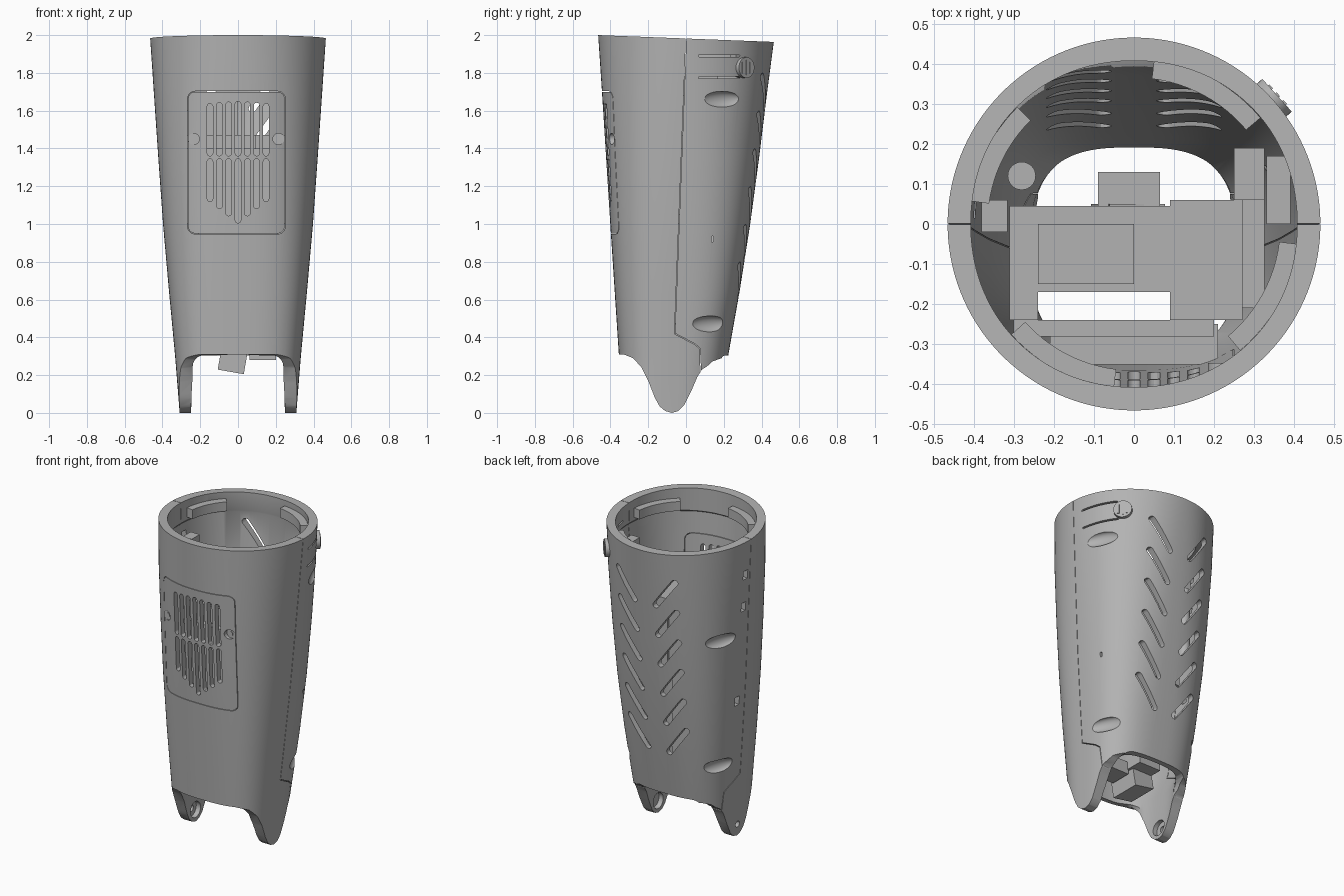
import bpy, bmesh, math
from mathutils import Vector, Matrix

if "Cube" in bpy.data.objects:
    bpy.data.objects.remove(bpy.data.objects["Cube"])

grey = bpy.data.materials.new("plain grey")
grey.use_nodes = True
grey.diffuse_color = (0.45, 0.45, 0.45, 1)
grey.node_tree.nodes["Principled BSDF"].inputs["Base Color"].default_value = grey.diffuse_color


def make(name, bm):
    bmesh.ops.recalc_face_normals(bm, faces=bm.faces)
    me = bpy.data.meshes.new(name)
    bm.to_mesh(me)
    bm.free()
    me.materials.append(grey)
    ob = bpy.data.objects.new(name, me)
    bpy.context.scene.collection.objects.link(ob)
    return ob


def prism(bm, pts, axis, a, b):
    """Extrude a 2D outline along x or y."""
    def at(p, t):
        return (t, p[0], p[1]) if axis == "x" else (p[0], t, p[1])
    lo = [bm.verts.new(at(p, a)) for p in pts]
    hi = [bm.verts.new(at(p, b)) for p in pts]
    bm.faces.new(lo)
    bm.faces.new(hi[::-1])
    skin(bm, lo, hi)


def skin(bm, lo, hi):
    for i in range(len(lo)):
        j = (i + 1) % len(lo)
        bm.faces.new((lo[i], hi[i], hi[j], lo[j]))


def stadium(p, q, w, n=6):
    p, q = Vector(p), Vector(q)
    t = math.atan2(q.y - p.y, q.x - p.x)
    pts = []
    for c, start in ((q, t - math.pi / 2), (p, t + math.pi / 2)):
        for k in range(n + 1):
            s = start + math.pi * k / n
            pts.append((c.x + w / 2 * math.cos(s), c.y + w / 2 * math.sin(s)))
    return pts


def round_rect(x0, z0, x1, z1, r, n=5):
    pts = []
    for c, (x, z) in enumerate(((x1 - r, z1 - r), (x0 + r, z1 - r), (x0 + r, z0 + r), (x1 - r, z0 + r))):
        for k in range(n + 1):
            s = math.pi / 2 * (c + k / n)
            pts.append((x + r * math.cos(s), z + r * math.sin(s)))
    return pts


def box(bm, lo, hi):
    m = Matrix.Translation((Vector(lo) + Vector(hi)) / 2) @ Matrix.Diagonal((*(Vector(hi) - Vector(lo)), 1))
    bmesh.ops.create_cube(bm, size=1, matrix=m)


def cylinder(bm, centre, direction, r, depth, n=32):
    m = Matrix.Translation(centre) @ Vector(direction).to_track_quat("Z", "Y").to_matrix().to_4x4()
    bmesh.ops.create_cone(bm, cap_ends=True, segments=n, radius1=r, radius2=r, depth=depth, matrix=m)


def loft(name, levels, n=128):
    """Tube from (z, half width, front y, back y); round at the tilted top, squarer below."""
    bm = bmesh.new()
    rings = []
    for z, w, f, b in levels:
        ring = []
        e = 2 / (2 + 0.9 * min(1, max(0, (2 - z) / 1.5)) ** 0.8)
        for i in range(n):
            s = math.tau * (i + 0.5) / n
            c, d = (math.copysign(abs(v) ** e, v) for v in (math.cos(s), math.sin(s)))
            y = (f + b) / 2 + (b - f) / 2 * d
            ring.append(bm.verts.new((w * c, y, z - (0.018 * (1 + y / 0.465) if z > 1.99 else 0))))
        rings.append(ring)
    for lo, hi in zip(rings, rings[1:]):
        skin(bm, lo, hi)
    bm.faces.new(rings[0])
    bm.faces.new(rings[-1])
    return make(name, bm)


def cut(target, cutter):
    mod = target.modifiers.new("cut", "BOOLEAN")
    mod.operation, mod.solver, mod.object = "DIFFERENCE", "EXACT", cutter
    cutter.hide_render = True
    bpy.context.view_layer.update()
    me = bpy.data.meshes.new_from_object(target.evaluated_get(bpy.context.evaluated_depsgraph_get()))
    target.modifiers.clear()
    target.data = me
    bpy.data.objects.remove(cutter)


# Tapered shell and its cavity
shell = loft("shell", [(-0.05, 0.305, -0.333, 0.155), (0.3, 0.333, -0.355, 0.223), (0.65, 0.366, -0.378, 0.285),
                       (1, 0.397, -0.401, 0.34), (1.35, 0.422, -0.423, 0.387), (1.7, 0.446, -0.445, 0.43),
                       (2, 0.465, -0.465, 0.465)])
cut(shell, loft("cavity", [(-0.2, 0.24, -0.31, 0.13), (0.3, 0.26, -0.325, 0.19), (0.45, 0.31, -0.335, 0.22),
                           (1, 0.362, -0.368, 0.307), (1.5, 0.395, -0.397, 0.37), (1.84, 0.415, -0.42, 0.41),
                           (1.85, 0.407, -0.407, 0.407), (2.2, 0.407, -0.407, 0.407)]))

# Lower edge: two rounded legs with an arch between them
bm = bmesh.new()
prism(bm, [(-1, -0.3), (-1, 0.31), (-0.33, 0.31), (-0.28, 0.29), (-0.235, 0.24), (-0.2, 0.17), (-0.165, 0.08),
           (-0.14, 0.035), (-0.11, 0.01), (-0.075, 0), (-0.04, 0.01), (-0.01, 0.04), (0.03, 0.12), (0.06, 0.19),
           (0.085, 0.23), (0.11, 0.245), (0.14, 0.272), (0.18, 0.287), (1, 0.287), (1, -0.3)], "x", -1, 1)
cut(shell, make("edge_cutter", bm))
bm = bmesh.new()
prism(bm, round_rect(-0.24, -0.5, 0.24, 0.305, 0.06), "y", -1, 1)
cut(shell, make("arch_cutter", bm))

# Pivot recesses inside the legs
bm = bmesh.new()
for s in (-1, 1):
    cylinder(bm, (s * 0.235, -0.075, 0.075), (1, 0, 0), 0.05, 0.09)
cut(shell, make("pivot_cutter", bm))
bm = bmesh.new()
cylinder(bm, (-0.3, -0.075, 0.075), (1, 0, 0), 0.02, 0.2)
cut(shell, make("pivot_hole_cutter", bm))

# Front vents and screw holes
bm = bmesh.new()
for i in range(-3, 4):
    x, d = i * 0.0495, abs(i)
    prism(bm, stadium((x, 1.375), (x, 1.635 - 0.004 * d), 0.03), "y", -1, -0.15)
    prism(bm, stadium((x, 1.02 + 0.038 * d), (x, 1.33), 0.03), "y", -1, -0.15)
for s in (-1, 1):
    cylinder(bm, (s * 0.225 - 0.01, -0.5, 1.45), (0, 1, 0), 0.03, 0.5)
cut(shell, make("vent_cutter", bm))

# Gap around the front panel
bm = bmesh.new()
loops = [[bm.verts.new((x, y, z)) for x, z in round_rect(-0.267 + g, 0.947 + g, 0.25 - g, 1.703 - g, 0.04 - g)]
         for y, g in ((-1, 0), (-0.15, 0), (-0.15, 0.003), (-1, 0.003))]
for k in range(4):
    skin(bm, loops[k], loops[(k + 1) % 4])
cut(shell, make("panel_gap_cutter", bm))

# Slanted slots in two columns on the back
bm = bmesh.new()
for k in range(6):
    for s in (-1, 1):
        prism(bm, stadium((s * 0.2, 1.78 - 0.2 * k), (s * 0.075, 1.61 - 0.2 * k), 0.038), "y", 0.05, 1)
cut(shell, make("back_slot_cutter", bm))

# Scooped screw pockets
bm = bmesh.new()
for s, y, z, x in ((1, 0.19, 1.66, 0.415), (1, 0.13, 0.47, 0.322), (-1, 0.19, 1.375, 0.39), (-1, 0.13, 0.53, 0.326)):
    m = (Matrix.Translation((s * x, y, z)) @ Matrix.Rotation(s * math.radians(25), 4, "Z")
         @ Matrix.Diagonal((0.032, 0.12, 0.043, 1)))
    bmesh.ops.create_uvsphere(bm, u_segments=24, v_segments=16, radius=1, matrix=m)
cut(shell, make("pocket_cutter", bm))

# Latch lines, side sockets and a small notch
bm = bmesh.new()
for z in (1.775, 1.89):
    prism(bm, stadium((0.07, z), (0.28, z), 0.01), "x", 0.2, 1)
prism(bm, stadium((0.14, 0.91), (0.14, 0.93), 0.012), "x", 0.2, 1)
for z in (1.76, 1.55, 0.93):
    box(bm, (-0.6, 0.015, z - 0.028), (-0.25, 0.055, z + 0.028))
cut(shell, make("side_cutter", bm))

# Seam between the front and back halves
bm = bmesh.new()
path = [(0, 2.2), (0, 1.97), (-0.06, 0.42), (0.045, 0.365), (0.075, 0.34), (0.08, 0.1)]
d = 0.0014
prism(bm, [(y - d, z - d) for y, z in path] + [(y + d, z + d) for y, z in path[::-1]], "x", -1, 1)
cut(shell, make("seam_cutter", bm))

# Locking tabs inside the rim
bm = bmesh.new()
for a0, a1 in ((40, 83), (135, 172), (222, 263), (310, 353)):
    rows = []
    for k in range(13):
        a = math.radians(a0 + (a1 - a0) * k / 12)
        rows.append([bm.verts.new((r * math.cos(a), r * math.sin(a), z))
                     for r, z in ((0.365, 1.87), (0.412, 1.87), (0.412, 1.93), (0.365, 1.93))])
    for lo, hi in zip(rows, rows[1:]):
        skin(bm, lo, hi)
    bm.faces.new(rows[0])
    bm.faces.new(rows[-1])
tabs = make("locking_tabs", bm)

# Release button with raised ribs
bm = bmesh.new()
out = Vector((math.cos(math.radians(42)), math.sin(math.radians(42)), 0))
side = Vector((-out.y, out.x, 0))
hub = Vector((0, 0, 1.828))
cylinder(bm, hub + out * 0.45, out, 0.055, 0.06)
for k in (-1, 0, 1):
    m = Matrix.Translation(hub + out * 0.48 + side * 0.026 * k) @ Matrix.Rotation(math.radians(42), 4, "Z")
    bmesh.ops.create_cube(bm, size=1, matrix=m @ Matrix.Diagonal((0.008, 0.013, 0.08 - 0.02 * abs(k), 1)))
button = make("release_button", bm)

# Panel screws
bm = bmesh.new()
for s in (-1, 1):
    cylinder(bm, (s * 0.225 - 0.01, -0.362, 1.45), (0, 1, 0), 0.0305, 0.03)
    cylinder(bm, (s * 0.225 - 0.01, -0.378, 1.45), (0, 1, 0), 0.015, 0.008, 6)
screws = make("panel_screws", bm)

# Inner equipment blocks and mounts
blocks = {
    "core_block": ((-0.31, -0.17, 1), (0.09, 0.045, 1.47)),
    "core_side_block": ((0.09, -0.24, 1), (0.27, 0.06, 1.47)),
    "core_edge_block": ((0.27, -0.21, 1.05), (0.325, 0.08, 1.4)),
    "core_front_strip": ((-0.31, -0.24, 1.05), (-0.24, -0.17, 1.47)),
    "front_plate": ((-0.3, -0.28, 1), (0.2, -0.24, 1.4)),
    "front_shelf": ((-0.21, -0.35, 0.92), (0.21, -0.25, 0.98)),
    "upper_block": ((-0.24, -0.15, 1.47), (0, 0, 1.68)),
    "lower_block": ((-0.1, -0.17, 0.45), (0.07, 0.045, 1)),
    "left_post": ((0.25, 0.06, 1.1), (0.325, 0.19, 1.6)),
    "right_lug": ((-0.38, -0.02, 1.6), (-0.315, 0.06, 1.78)),
    "left_lug": ((0.33, 0, 1.6), (0.39, 0.17, 1.78)),
    "actuator_upper": ((-0.09, 0, 0.31), (0.065, 0.13, 0.48)),
    "actuator_arm": ((0.06, -0.12, 0.28), (0.2, 0.02, 0.36)),
}
for name, (lo, hi) in blocks.items():
    bm = bmesh.new()
    box(bm, lo, hi)
    make(name, bm)

# Round post on the right side
bm = bmesh.new()
cylinder(bm, (-0.28, 0.12, 1.35), (0, 0, 1), 0.035, 0.5)
post = make("right_post", bm)

# Tilted actuator at the bottom opening
bm = bmesh.new()
tilt = Matrix.Translation((-0.015, -0.05, 0.35)) @ Matrix.Rotation(math.radians(10), 4, "Y")
bmesh.ops.create_cube(bm, size=1, matrix=tilt @ Matrix.Diagonal((0.14, 0.2, 0.27, 1)))
make("actuator", bm)

# Soft shading with sharp edges kept
bpy.ops.object.select_all(action="DESELECT")
for ob in (shell, tabs, button, screws, post):
    ob.select_set(True)
bpy.context.view_layer.objects.active = shell
bpy.ops.object.shade_smooth_by_angle(angle=math.radians(30))
